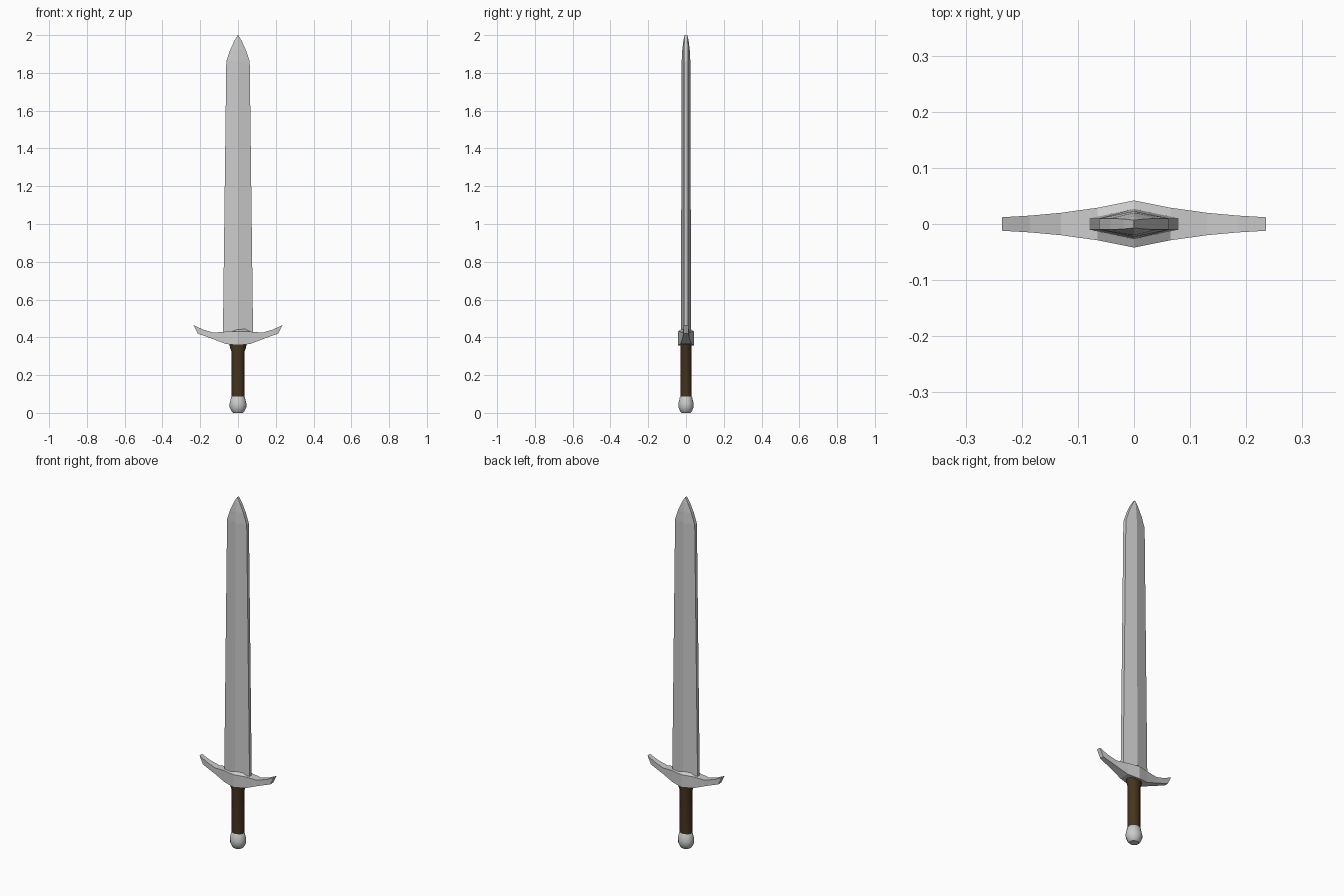
import bpy, bmesh, math

if "Cube" in bpy.data.objects:
    bpy.data.objects.remove(bpy.data.objects["Cube"])


def loft(name, sections, smooth=None, color=None):
    """Skin a list of matching closed sections and cap both ends."""
    bm = bmesh.new()
    rings = [[bm.verts.new(p) for p in s] for s in sections]
    n = len(rings[0])
    for a, b in zip(rings, rings[1:]):
        for i in range(n):
            j = (i + 1) % n
            bm.faces.new((a[i], a[j], b[j], b[i]))
    bm.faces.new(rings[0])
    bm.faces.new(rings[-1])
    bmesh.ops.remove_doubles(bm, verts=bm.verts, dist=1e-5)
    bmesh.ops.recalc_face_normals(bm, faces=bm.faces)
    mesh = bpy.data.meshes.new(name)
    bm.to_mesh(mesh)
    bm.free()
    obj = bpy.data.objects.new(name, mesh)
    bpy.context.collection.objects.link(obj)
    if color:
        mat = bpy.data.materials.new(name)
        mat.diffuse_color = color
        mat.use_nodes = True
        mat.node_tree.nodes["Principled BSDF"].inputs["Base Color"].default_value = mat.diffuse_color
        mesh.materials.append(mat)
    if smooth:
        bpy.ops.object.select_all(action='DESELECT')
        obj.select_set(True)
        bpy.context.view_layer.objects.active = obj
        bpy.ops.object.shade_smooth_by_angle(angle=math.radians(smooth))
    return obj


def blade_section(z, w, edge, ridge):
    return [(w, -edge, z), (w, edge, z), (0, ridge, z),
            (-w, edge, z), (-w, -edge, z), (0, -ridge, z)]


def oval(z, rx, ry, n=12):
    return [(rx * math.cos(2 * math.pi * i / n),
             ry * math.sin(2 * math.pi * i / n), z) for i in range(n)]


# Blade: flattened hexagon with blunt edges, tapering to a pointed tip
loft("blade", [blade_section(*s) for s in (
    (0.40, 0.080, 0.010, 0.027),
    (1.86, 0.062, 0.010, 0.023),
    (1.92, 0.042, 0.010, 0.020),
    (1.97, 0.019, 0.009, 0.014),
    (2.00, 0.001, 0.007, 0.008))])

# Crossguard: x, half depth, bottom, top edge, top ridge; mirrored about x
half = [(0.0, 0.042, 0.358, 0.430, 0.465),
        (0.065, 0.029, 0.365, 0.430, 0.430),
        (0.13, 0.020, 0.390, 0.425, 0.425),
        (0.185, 0.015, 0.410, 0.441, 0.441)]


def guard_section(x, d, zb, zt, zr):
    return [(x, -d, zb), (x, d, zb), (x, d, zt), (x, 0, zr), (x, -d, zt)]


def guard_tip(s):
    d, lo, hi = 0.012, (s * 0.213, 0.420), (s * 0.235, 0.465)
    return [(lo[0], -d, lo[1]), (lo[0], d, lo[1]),
            (hi[0], d, hi[1]), (hi[0], 0, hi[1]), (hi[0], -d, hi[1])]


left = [guard_section(-s[0], *s[1:]) for s in reversed(half[1:])]
right = [guard_section(*s) for s in half]
loft("crossguard", [guard_tip(-1)] + left + right + [guard_tip(1)])

# Grip: oval leather handle flaring under the guard
loft("grip", [oval(*s) for s in (
    (0.08, 0.034, 0.030),
    (0.325, 0.034, 0.030),
    (0.345, 0.043, 0.030),
    (0.372, 0.045, 0.030))], smooth=40, color=(0.06, 0.035, 0.012, 1))

# Pommel: rounded knob closing the handle
loft("pommel", [oval(*s) for s in (
    (0.0, 0.025, 0.023),
    (0.008, 0.034, 0.031),
    (0.03, 0.044, 0.040),
    (0.05, 0.044, 0.040),
    (0.085, 0.036, 0.032),
    (0.089, 0.032, 0.029))], smooth=40)
